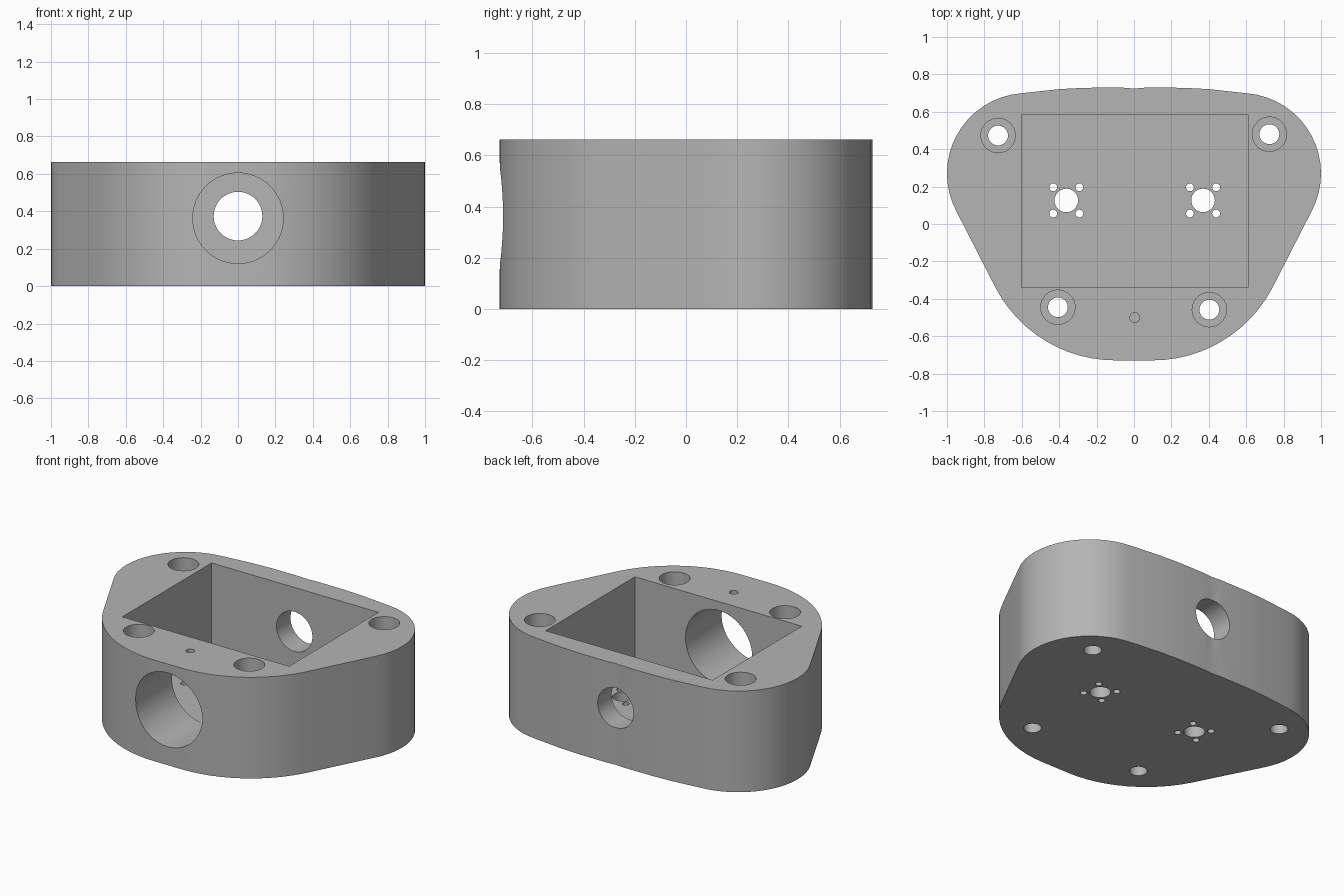
import bpy, bmesh
from math import cos, sin, radians, pi
from mathutils import Matrix

cube = bpy.data.objects.get("Cube")
if cube:
    bpy.data.objects.remove(cube, do_unlink=True)

HEIGHT = 0.663
FLOOR = 0.12

grey = bpy.data.materials.new("plain grey")
grey.use_nodes = True
grey.diffuse_color = (0.46, 0.46, 0.46, 1)
grey.node_tree.nodes["Principled BSDF"].inputs["Base Color"].default_value = (0.46, 0.46, 0.46, 1)


def make_object(name, bm):
    bmesh.ops.recalc_face_normals(bm, faces=bm.faces[:])
    mesh = bpy.data.meshes.new(name)
    bm.to_mesh(mesh)
    bm.free()
    mesh.materials.append(grey)
    obj = bpy.data.objects.new(name, mesh)
    bpy.context.collection.objects.link(obj)
    return obj


def arc(cx, cy, r, start, end, steps):
    angles = [radians(start + (end - start) * i / steps) for i in range(steps + 1)]
    return [(cx + r * cos(a), cy + r * sin(a)) for a in angles]


# Body: half outline mirrored across x, then extruded
half = arc(0.1, -0.007, 0.722, -90, -28, 12)
half += arc(0.57, 0.27, 0.43, -28, 85, 16)
half += [(0.4, 0.721), (0.27, 0.728), (0.18, 0.729), (0.06, 0.729)]
outline = half + [(0, 0.724)] + [(-x, y) for x, y in reversed(half)]
bm = bmesh.new()
base = bm.faces.new([bm.verts.new((x, y, 0)) for x, y in outline])
top = bmesh.ops.extrude_face_region(bm, geom=[base])["geom"]
bmesh.ops.translate(bm, vec=(0, 0, HEIGHT),
                    verts=[v for v in top if isinstance(v, bmesh.types.BMVert)])
body = make_object("housing_body", bm)


def cut(obj, name, bm):
    """Subtract a solid from the object and discard the cutter."""
    cutter = make_object(name, bm)
    cutter.hide_render = True
    mod = obj.modifiers.new(name, "BOOLEAN")
    mod.operation = "DIFFERENCE"
    mod.solver = "EXACT"
    mod.object = cutter
    bpy.context.view_layer.objects.active = obj
    bpy.ops.object.modifier_apply(modifier=mod.name)
    bpy.data.objects.remove(cutter, do_unlink=True)


def drill(x, y, r, low, high, sides=32):
    bm = bmesh.new()
    bmesh.ops.create_cone(bm, cap_ends=True, segments=sides, radius1=r, radius2=r,
                          depth=high - low,
                          matrix=Matrix.Translation((x, y, (low + high) / 2)))
    cut(body, "drill_cutter", bm)


def bore(z, r, front, back):
    bm = bmesh.new()
    place = Matrix.Translation((0, (front + back) / 2, z)) @ Matrix.Rotation(pi / 2, 4, "X")
    bmesh.ops.create_cone(bm, cap_ends=True, segments=64, radius1=r, radius2=r,
                          depth=back - front, matrix=place)
    cut(body, "bore_cutter", bm)


# Rectangular pocket, open at the top
bm = bmesh.new()
bmesh.ops.create_cube(bm, size=1)
bmesh.ops.scale(bm, vec=(1.21, 0.925, 1), verts=bm.verts[:])
bmesh.ops.translate(bm, vec=(0.004, 0.122, FLOOR + 0.5), verts=bm.verts[:])
cut(body, "pocket_cutter", bm)

# Wide front bore and narrow rear bore
bore(0.363, 0.242, -0.9, -0.25)
bore(0.374, 0.13, 0.5, 0.9)

# Set screw hole down into the front bore
drill(0.004, -0.5, 0.026, 0.52, 0.8, 20)

# Counterbored corner bolt holes
for x, y in [(-0.727, 0.473), (0.724, 0.48), (-0.407, -0.445), (0.403, -0.458)]:
    drill(x, y, 0.053, -0.1, 0.8)
    drill(x, y, 0.092, 0.3, 0.8)

# Floor holes: a centre hole with four small ones around it
for x in (-0.362, 0.369):
    drill(x, 0.126, 0.063, -0.1, 0.2)
    for sx in (-1, 1):
        for sy in (-1, 1):
            drill(x + sx * 0.07, 0.126 + sy * 0.07, 0.021, -0.1, 0.2, 16)

# Smooth curved walls, keep rims sharp
bpy.ops.object.select_all(action="DESELECT")
body.select_set(True)
bpy.context.view_layer.objects.active = body
bpy.ops.object.shade_smooth_by_angle(angle=radians(25))
